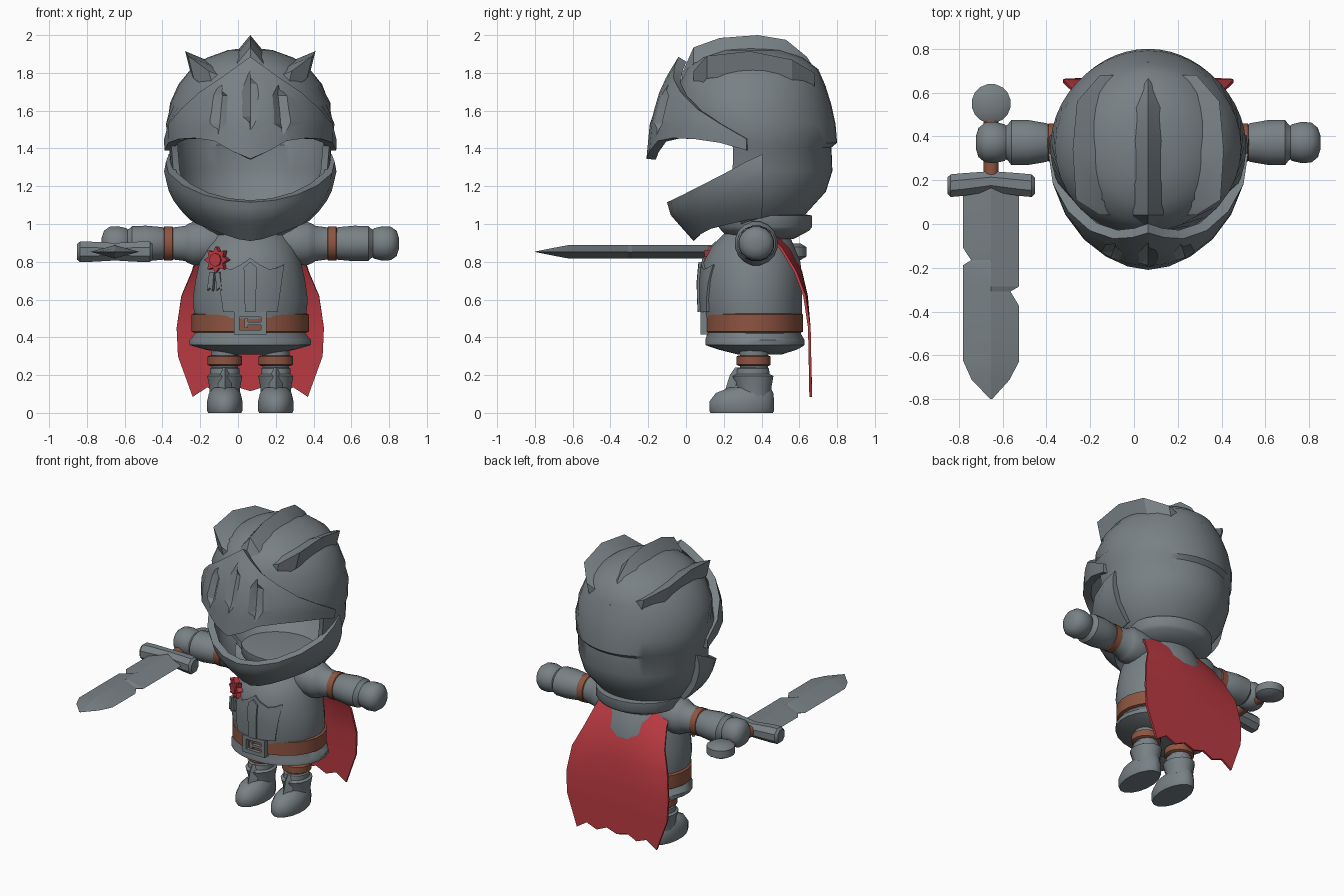
import bpy, bmesh
from math import sin, cos, pi, radians, sqrt
from mathutils import Matrix, Vector

cube = bpy.data.objects.get("Cube")
if cube:
    bpy.data.objects.remove(cube)

CX, CY = 0.065, 0.35   # axis of the body


def material(name, rgb):
    m = bpy.data.materials.new(name)
    m.use_nodes = True
    m.diffuse_color = (*rgb, 1)
    m.node_tree.nodes["Principled BSDF"].inputs["Base Color"].default_value = (*rgb, 1)
    return m


STEEL = material("steel grey", (0.19, 0.22, 0.235))
LEATHER = material("rust leather", (0.27, 0.09, 0.052))
RED = material("cloth red", (0.50, 0.043, 0.055))


def lerp(table, t, col=1):
    for a, b in zip(table, table[1:]):
        if t <= b[0]:
            k = max(0, (t - a[0]) / (b[0] - a[0]))
            return a[col] + k * (b[col] - a[col])
    return table[-1][col]


def shade(me, angle=38):
    me.shade_smooth()
    me.set_sharp_from_angle(angle=radians(angle))


def finish(name, bm, mat, angle=38):
    bmesh.ops.recalc_face_normals(bm, faces=bm.faces)
    me = bpy.data.meshes.new(name)
    bm.to_mesh(me)
    bm.free()
    me.materials.append(mat)
    shade(me, angle)
    ob = bpy.data.objects.new(name, me)
    bpy.context.collection.objects.link(ob)
    return ob


def loft(name, sections, mat=STEEL, angle=38):
    """Closed solid through equal-sized loops of points."""
    bm = bmesh.new()
    loops = [[bm.verts.new(p) for p in s] for s in sections]
    n = len(loops[0])
    for a, b in zip(loops, loops[1:]):
        for i in range(n):
            j = (i + 1) % n
            bm.faces.new((a[i], a[j], b[j], b[i]))
    bm.faces.new(loops[0])
    bm.faces.new(loops[-1])
    return finish(name, bm, mat, angle)


def tube(name, rings, place, mat=STEEL, n=16):
    """Stack of ellipses (t, a, b, shift along b), placed by a function."""
    return loft(name, [[place(a * cos(2 * pi * (i + .5) / n), b * sin(2 * pi * (i + .5) / n) + s, t)
                        for i in range(n)] for t, a, b, s in rings], mat)


def sheet(name, rows, thick, centre, mat=STEEL, angle=38):
    """Grid of points thickened towards a centre point."""
    bm = bmesh.new()
    grid = [[bm.verts.new(p) for p in r] for r in rows]
    for a, b in zip(grid, grid[1:]):
        for i in range(len(a) - 1):
            bm.faces.new((a[i], a[i + 1], b[i + 1], b[i]))
    bmesh.ops.remove_doubles(bm, verts=bm.verts, dist=0.0005)
    bm.normal_update()
    c = Vector(centre)
    if sum(f.normal.dot(f.calc_center_median() - c) for f in bm.faces) < 0:
        bmesh.ops.reverse_faces(bm, faces=bm.faces)
        bm.normal_update()
    rim = [e.verts[:] for e in bm.edges if len(e.link_faces) == 1]
    outer = list(bm.faces)
    inner = {v: bm.verts.new(v.co - v.normal * thick) for v in list(bm.verts)}
    for f in outer:
        bm.faces.new([inner[v] for v in reversed(f.verts)])
    for a, b in rim:
        bm.faces.new((a, b, inner[b], inner[a]))
    return finish(name, bm, mat, angle)


def prism(name, outline, depth, loc, turn=0, mat=STEEL):
    """Outline in the front plane, extruded in depth and turned about z."""
    m = Matrix.Translation(loc) @ Matrix.Rotation(turn, 4, 'Z')
    return loft(name, [[m @ Vector((u, d, w)) for u, w in outline] for d in (-depth / 2, depth / 2)], mat)


def rect(x0, x1, z0, z1):
    return [(x0, z0), (x1, z0), (x1, z1), (x0, z1)]


def upright(u, v, t):
    return (CX + u, v, t)


# Helmet shell: open arcs below, closing in front at the crown
# z, half width, half depth, arc half angle
helm = [(1.0, .25, .24, 104), (1.06, .32, .29, 104), (1.17, .39, .39, 104), (1.28, .42, .425, 104),
        (1.405, .43, .42, 104), (1.43, .44, .425, 106), (1.53, .447, .425, 125), (1.64, .425, .41, 160),
        (1.74, .38, .385, 180), (1.82, .315, .35, 180), (1.88, .23, .27, 180), (1.92, .12, .16, 180),
        (1.935, .004, .004, 180)]
rows = []
for z, w, d, a in helm:
    row = []
    for i in range(33):
        th = radians(a) * (i / 16 - 1)
        lip = .025 * max(0, cos(th)) ** 2 * max(0, 1 - (z - 1.43) / .3) if z > 1.42 else 0
        row.append((CX + w * sin(th), CY + (d + lip) * cos(th), z))
    rows.append(row)
sheet("helmet_shell", rows, .035, (CX, CY, 1.45))

# Visor and jaw guard share a wrapping surface around the face
VISOR = [(1.34, .455, .56), (1.55, .458, .54), (1.72, .41, .49), (1.885, .31, .39)]
JAW = [(.91, .20, .31), (1.045, .345, .43), (1.11, .40, .45), (1.18, .435, .455), (1.29, .46, .46), (1.37, .435, .45)]


def wrap(table, phi, z, off=0.0):
    a = radians(phi)
    return (CX + (lerp(table, z, 1) + off) * sin(a), CY - (lerp(table, z, 2) + off) * cos(a), z)


def face_guard(name, table, edges, thick, centre):
    full = [(-p, b, t) for p, b, t in edges[:0:-1]] + edges
    rows = [[wrap(table, p, b + (t - b) * k / 6) for k in range(7)] for p, b, t in full]
    return sheet(name, rows, thick, centre)


visor = face_guard("visor", VISOR, [(0, 1.345, 1.885), (12, 1.385, 1.835), (25, 1.44, 1.77), (40, 1.455, 1.70),
                                    (56, 1.45, 1.61), (72, 1.43, 1.53), (87, 1.39, 1.45)], .05, (CX, CY, 1.5))
face_guard("jaw_guard", JAW, [(0, .91, 1.115), (18, .92, 1.125), (36, .945, 1.155), (54, .975, 1.205),
                              (72, 1.0, 1.27), (86, 1.02, 1.33), (97, 1.03, 1.37)], .045, (CX, CY, 1.15))

# Three V-shaped grooves carved into the visor
for phi, zc, half in ((-22, 1.605, .135), (0, 1.655, .155), (22, 1.605, .135)):
    cuts = []
    for t, k in ((-1, .05), (-.55, 1), (0, 1), (.55, 1), (1, .05)):
        z = zc + half * t
        cuts.append([wrap(VISOR, phi - 11 * k, z, .03), wrap(VISOR, phi, z, -.028 * k),
                     wrap(VISOR, phi + 11 * k, z, .03)])
    cutter = loft("groove_cutter", cuts)
    cutter.hide_render = True
    mod = visor.modifiers.new("groove", 'BOOLEAN')
    mod.operation, mod.solver, mod.object = 'DIFFERENCE', 'EXACT', cutter
    bpy.context.view_layer.update()
    carved = bpy.data.meshes.new_from_object(visor.evaluated_get(bpy.context.evaluated_depsgraph_get()))
    visor.modifiers.clear()
    visor.data = carved
    bpy.data.objects.remove(cutter)
shade(visor.data, 25)

# Crests: one over the middle, one on each side
ridge = [(-.02, 1.80), (.04, 1.935), (.18, 1.985), (.38, 2.0), (.53, 1.975), (.64, 1.885), (.74, 1.73)]
loft("middle_crest", [[(CX - .07, y, z - .085), (CX, y, z), (CX + .07, y, z - .085)] for y, z in ridge], angle=25)
ridge = [(.22, .04, 1.81), (.33, .11, 1.89), (.345, .34, 1.915), (.325, .56, 1.87), (.22, .68, 1.80)]
for side, label in ((1, "left"), (-1, "right")):
    loft(label + "_crest", [[(CX + side * (x - .12), y, z - .05), (CX + side * x, y, z),
                             (CX + side * (x - .03), y, z - .12)] for x, y, z in ridge], angle=25)

# Torso with flared skirt, collar and belt
TORSO = [(.31, .12, .12, .39), (.335, .24, .21, .38), (.352, .30, .25, .37), (.36, .325, .265, .365),
         (.385, .325, .265, .365), (.42, .295, .25, .36), (.53, .30, .262, .355), (.60, .307, .266, .35),
         (.70, .293, .268, .35), (.80, .27, .258, .35), (.88, .24, .22, .355), (.94, .20, .18, .37),
         (.98, .16, .14, .38)]
tube("torso", TORSO, upright, n=24)
tube("collar", [(.92, .19, .17, .40), (.965, .27, .235, .42), (.985, .285, .25, .42), (1.045, .285, .25, .42),
                (1.05, .25, .22, .42)], upright, n=24)
tube("belt", [(.425, .30, .25, .36), (.43, .313, .262, .36), (.52, .313, .262, .36), (.527, .30, .25, .36)],
     upright, LEATHER, 24)
for part, r in (("bottom", rect(-.085, .085, .415, .44)), ("top", rect(-.085, .085, .508, .533)),
                ("left", rect(.058, .085, .435, .512)), ("right", rect(-.085, -.058, .435, .512)),
                ("tongue", rect(-.03, .062, .466, .482)), ("bar", rect(-.03, -.012, .45, .50))):
    prism("buckle_" + part, r, .04, (CX, .097, 0))


# Chest plate following the torso
def on_chest(x, z, off):
    return (CX + x, CY - (lerp(TORSO, z, 2) + off) * sqrt(1 - (x / lerp(TORSO, z, 1)) ** 2), z)


def chest_panel(name, tops, off):
    rows = [[on_chest(x * (.8 + .2 * k / 5), .535 + (top - .535) * k / 5, off) for k in range(6)] for x, top in tops]
    sheet(name, rows, .03, (CX, CY, .65))


chest_panel("chest_plate", [(-.18, .785), (-.14, .768), (-.1, .76), (-.05, .785), (0, .82),
                            (.05, .785), (.1, .76), (.14, .768), (.18, .785)], .014)
chest_panel("chest_ridge", [(-.035, .77), (0, .80), (.035, .77)], .026)

# Rosette with two ribbon tails
star = [((.072, .046)[i % 2] * sin(pi * i / 8), (.072, .046)[i % 2] * cos(pi * i / 8)) for i in range(16)]
TURN = radians(-30)
prism("rosette", star, .035, (-.11, .135, .81), TURN, RED)
prism("rosette_centre", [(.5 * u, .5 * w) for u, w in star[::2]], .05, (-.11, .133, .81), TURN, RED)
for x, tilt in ((-.135, -.012), (-.105, .012)):
    prism("ribbon_tail", [(-.014, .1), (.014, .1), (.016 + tilt, 0), (tilt, .018), (tilt - .016, .004)],
          .02, (x, .128, .645), TURN)

# Cape
cape = [(.96, .49, .255), (.87, .56, .275), (.75, .615, .31), (.62, .645, .365), (.45, .66, .39), (.30, .663, .383),
        (.10, .667, .305)]
hem = [.0, .05, .02, .055, .03]
rows = []
for z, y, w in cape:
    last = z == .10
    rows.append([(CX + w * i / 4, y - .06 * (i / 4) ** 2 * max(0, z - .55) / .4,
                  z + (hem[4 - abs(i)] - .015 if last else 0)) for i in range(-4, 5)])
sheet("cape", rows, .014, (CX, -1, .5), RED)

# Arms and legs, mirrored about the body axis
for side, label in ((1, "left"), (-1, "right")):
    def along_arm(u, v, t):
        return (CX + side * t, v, .897 + u)
    for part, mat, rings in (
            ("shoulder", STEEL, [(.12, .09, .09), (.20, .115, .115), (.30, .118, .115), (.33, .105, .10),
                                 (.345, .095, .09), (.42, .085, .08)]),
            ("arm_band", LEATHER, [(.405, .08, .075), (.412, .092, .088), (.455, .092, .088), (.462, .08, .075)]),
            ("forearm", STEEL, [(.44, .075, .075), (.465, .088, .09), (.55, .096, .105), (.625, .094, .105),
                                (.64, .08, .085), (.66, .07, .07)]),
            ("hand", STEEL, [(.635, .06, .06), (.655, .082, .085), (.70, .093, .096), (.745, .09, .093),
                             (.775, .068, .068), (.787, .03, .03)])):
        tube(label + "_" + part, [(t, a, b, .372) for t, a, b in rings], along_arm, mat)

    def on_leg(u, v, t):
        return (CX + side * .135 + u, v, t)
    tube(label + "_leg", [(.18, .07, .075, .36), (.38, .075, .078, .36)], on_leg)
    tube(label + "_knee_band", [(.248, .08, .08, .358), (.255, .094, .092, .358), (.298, .094, .092, .358),
                                (.305, .08, .08, .358)], on_leg, LEATHER)
    tube(label + "_greave", [(.09, .08, .09, .36), (.14, .084, .095, .36), (.195, .095, .11, .355),
                             (.205, .08, .09, .355), (.235, .08, .085, .355), (.24, .07, .075, .355)], on_leg)
    tube(label + "_boot", [(0, .09, .168, .295), (.012, .095, .175, .295), (.06, .096, .175, .295),
                           (.105, .085, .155, .31), (.135, .06, .11, .34)], on_leg)
    loft(label + "_shin_ridge", [[on_leg(-.035, y + .05, z), on_leg(0, y, z), on_leg(.035, y + .05, z)]
                                 for z, y in ((.09, .20), (.13, .21), (.20, .232), (.24, .26))], angle=25)

# Sword held forward in the right hand
SX, SZ = -.652, .853


def along_sword(u, v, t):
    return (SX + u, t, SZ + v)


blade = [(.18, -.128, .128), (-.11, -.128, .128), (-.165, -.092, .128), (-.188, -.128, .128), (-.285, -.128, .128),
         (-.308, -.128, .088), (-.375, -.128, .128), (-.625, -.128, .128), (-.71, -.09, .085), (-.80, -.004, .004)]
loft("blade", [[along_sword(l, 0, y), along_sword(0, min(.035, (y + .805) * .2), y), along_sword(r, 0, y),
                along_sword(0, -min(.035, (y + .805) * .2), y)] for y, l, r in blade], angle=15)
tube("sword_grip", [(.16, .036, .036, 0), (.50, .036, .036, 0)], along_sword, LEATHER, 10)
tube("pommel", [(-.045, .055, .055, .55), (-.025, .09, .09, .55), (.025, .09, .09, .55), (.045, .055, .055, .55)],
     lambda u, v, t: (SX, 0, SZ) and (SX + u, v, SZ + t))
tube("sword_guard", [(-.2, .045, .04, .175), (-.185, .058, .056, .175), (-.13, .058, .056, .18), (0, .05, .05, .195),
                     (.13, .058, .056, .18), (.185, .058, .056, .175), (.2, .045, .04, .175)],
     lambda u, v, t: (SX + t, v, SZ + u), n=8)
